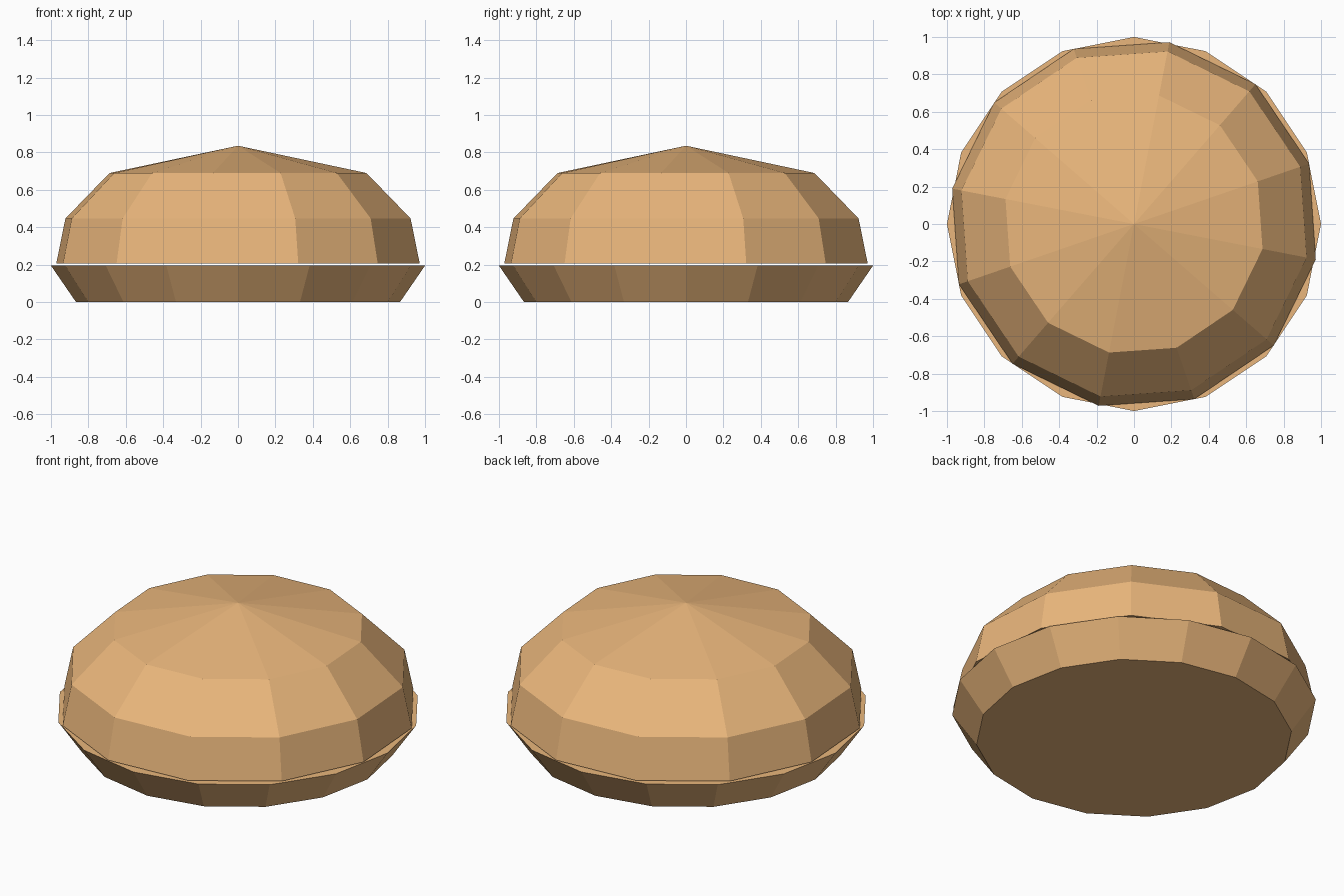
import bpy, bmesh, math

if "Cube" in bpy.data.objects:
    bpy.data.objects.remove(bpy.data.objects["Cube"])

tan = bpy.data.materials.new("tan_crust")
tan.diffuse_color = (0.82, 0.47, 0.20, 1)
tan.use_nodes = True
tan.node_tree.nodes["Principled BSDF"].inputs["Base Color"].default_value = tan.diffuse_color


def lathe(name, profile, sides, offset_deg):
    """Closed faceted solid from (radius, z) rings; radius 0 makes a tip."""
    bm = bmesh.new()
    rings = []
    for r, z in profile:
        if r == 0:
            rings.append([bm.verts.new((0, 0, z))] * sides)
            continue
        angles = [math.radians(offset_deg) + math.tau * i / sides for i in range(sides)]
        rings.append([bm.verts.new((r * math.cos(a), r * math.sin(a), z)) for a in angles])
    bm.faces.new(rings[0][::-1])
    for lo, hi in zip(rings, rings[1:]):
        for i in range(sides):
            j = (i + 1) % sides
            corners = [lo[i], lo[j], hi[j], hi[i]]
            bm.faces.new(list(dict.fromkeys(corners)))
    if profile[-1][0] > 0:
        bm.faces.new(rings[-1])
    bmesh.ops.recalc_face_normals(bm, faces=bm.faces)
    mesh = bpy.data.meshes.new(name)
    bm.to_mesh(mesh)
    bm.free()
    mesh.materials.append(tan)
    obj = bpy.data.objects.new(name, mesh)
    bpy.context.collection.objects.link(obj)
    return obj


# Bottom half: 16-sided flared disc
lathe("bottom_bun", [(0.866, 0.0), (1.0, 0.195)], 16, 0)

# Top half: 12-sided dome, turned slightly, with a thin gap below it
lathe("top_bun", [(0.99, 0.205), (0.94, 0.447), (0.70, 0.69), (0, 0.836)], 12, 19)
